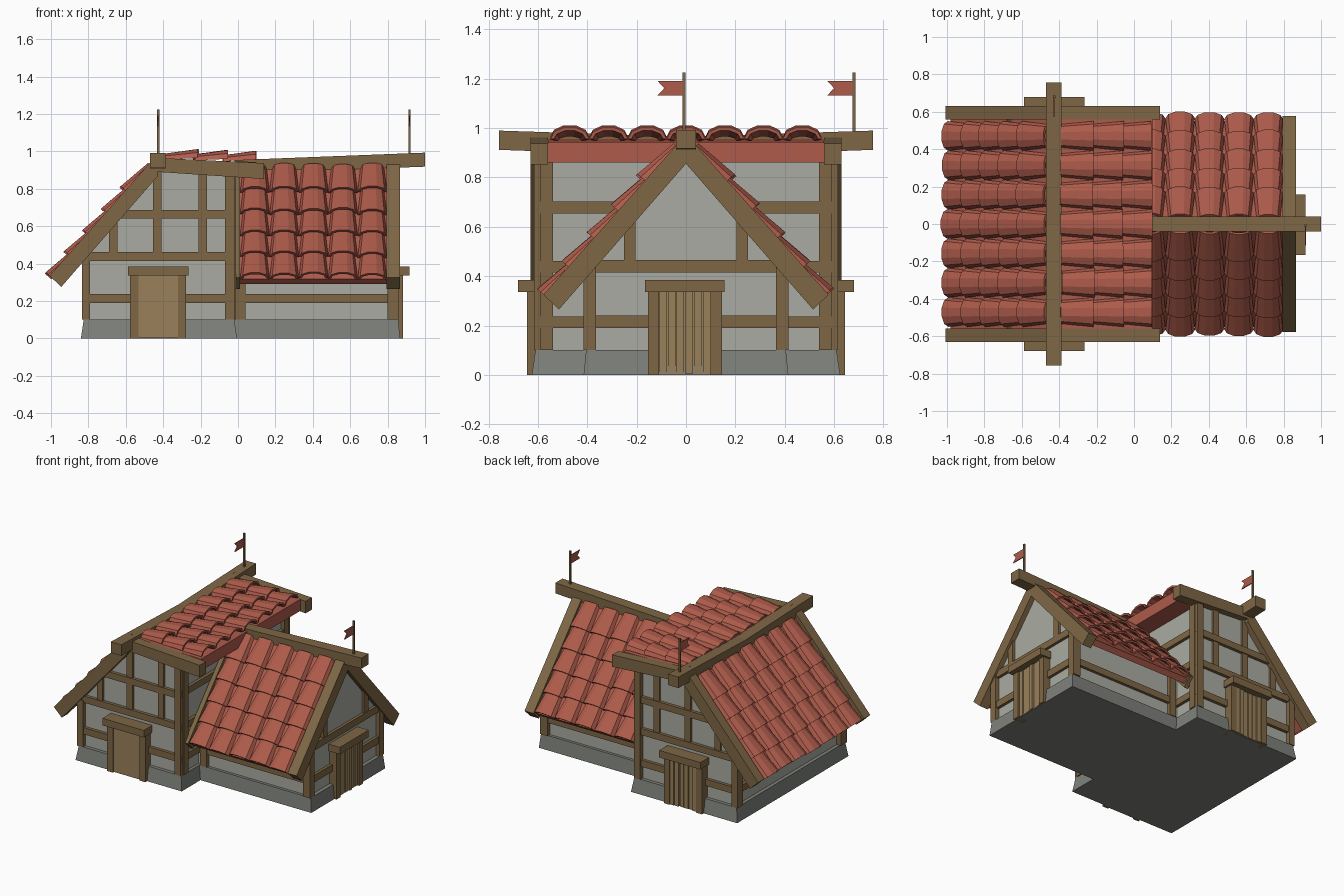
import bpy, bmesh, math, random
from mathutils import Vector as V

if "Cube" in bpy.data.objects:
    bpy.data.objects.remove(bpy.data.objects["Cube"])

random.seed(4)

def material(name, rgb):
    m = bpy.data.materials.new(name)
    m.diffuse_color = (*rgb, 1)
    m.use_nodes = True
    m.node_tree.nodes["Principled BSDF"].inputs["Base Color"].default_value = m.diffuse_color
    return m

WOOD = material("timber", (0.21, 0.135, 0.06))
PLANK = material("door_wood", (0.32, 0.22, 0.10))
RED = material("roof_tile", (0.42, 0.105, 0.07))
WALL = material("plaster", (0.40, 0.41, 0.36))
STONE = material("stone", (0.21, 0.22, 0.20))

def finish(name, bm, mat):
    bmesh.ops.recalc_face_normals(bm, faces=bm.faces)
    me = bpy.data.meshes.new(name)
    bm.to_mesh(me)
    bm.free()
    me.materials.append(mat)
    ob = bpy.data.objects.new(name, me)
    bpy.context.collection.objects.link(ob)
    return ob

def loft(bm, a, b):
    """Closed solid between two matching outlines."""
    A = [bm.verts.new(p) for p in a]
    B = [bm.verts.new(p) for p in b]
    bm.faces.new(A)
    bm.faces.new(B[::-1])
    n = len(A)
    for i in range(n):
        bm.faces.new((A[i], B[i], B[(i + 1) % n], A[(i + 1) % n]))

def box(bm, x0, x1, y0, y1, z0, z1, taper=0):
    rect = lambda z, t: [(x0 + t, y0 + t, z), (x1 - t, y0 + t, z), (x1 - t, y1 - t, z), (x0 + t, y1 - t, z)]
    loft(bm, rect(z0, 0), rect(z1, taper))

def prism_y(bm, xz, y0, y1):
    loft(bm, [(x, y0, z) for x, z in xz], [(x, y1, z) for x, z in xz])

def prism_x(bm, yz, x0, x1):
    loft(bm, [(x0, y, z) for y, z in yz], [(x1, y, z) for y, z in yz])

# Stone footing
bm = bmesh.new()
box(bm, -.84, -.005, -.625, .625, 0, .1, .015)
box(bm, -.1, .867, -.415, .415, 0, .1, .01)
finish("stone_base", bm, STONE)

# Plaster walls
bm = bmesh.new()
prism_y(bm, [(-.8, .09), (-.04, .09), (-.04, .89), (-.43, .9), (-.8, .46)], -.585, .585)
prism_x(bm, [(-.385, .09), (.385, .09), (.385, .46), (0, .89), (-.385, .46)], -.1, .83)
finish("walls", bm, WALL)

# Timber frame, main block
bm = bmesh.new()
for s in (-1, 1):
    def gable(x0, x1, z0, z1, out=.607):
        box(bm, x0, x1, *sorted((s * .55, s * out)), z0, z1)
    gable(-.835, -.79, .1, .43, .615)
    gable(-.07, -.02, .1, .9, .615)
    for x0, x1, z in [(-.68, -.05, .64), (-.82, -.05, .415), (-.82, -.05, .19)]:
        gable(x0, x1, z, z + .047)
    for x, z in [(-.69, .64), (-.455, .9), (-.21, .89)]:
        gable(x, x + .045, .46, z, .6)
    box(bm, -.06, -.012, *sorted((s * .54, s * .59)), .1, .88)
for z in (.19, .415, .655):
    box(bm, -.06, -.018, -.6, .6, z, z + .047)
box(bm, -.825, -.79, -.6, .6, .19, .237)
finish("main_frame", bm, WOOD)

# Timber frame, side wing
bm = bmesh.new()
for s in (-1, 1):
    side = lambda a, b: sorted((s * a, s * b))
    box(bm, .8, .857, *side(.365, .415), .1, .45)
    box(bm, -.01, .04, *side(.365, .41), .1, .45)
    box(bm, 0, .83, *side(.37, .405), .19, .237)
    box(bm, .81, .848, *side(.205, .252), .46, .64)
for z, w in ((.19, .4), (.415, .39)):
    box(bm, .81, .85, -w, w, z, z + .05)
finish("wing_frame", bm, WOOD)

# Rake beams along the roof edges
K = 1.15   # steep roof slope
rake = [(0, .866), (.515, .275), (.578, .335), (0, .985)]
bm = bmesh.new()
for s in (-1, 1):
    y0, y1 = sorted((s * .56, s * .63))
    prism_y(bm, [(-.43 - u, z) for u, z in rake], y0, y1)
    prism_y(bm, [(-.43, .89), (.14, .852), (.14, .937), (-.43, .965)], y0, y1)
    for x0, x1 in ((-.02, .012), (.795, .865)):
        prism_x(bm, [(s * u, z - .01) for u, z in rake], x0, x1)
finish("rake_beams", bm, WOOD)

# Ridge beams (the main one sags in the middle)
bm = bmesh.new()
for s in (-1, 1):
    prism_x(bm, [(0, .885), (s * .757, .912), (s * .757, .99), (0, .965)], -.47, -.388)
prism_y(bm, [(-.02, .88), (1, .918), (1, .993), (-.02, .953)], -.04, .04)
finish("ridge_beams", bm, WOOD)

# Roof boards under the tiles
bm = bmesh.new()
slab = [(0, .95), (.55, .95 - K * .55), (.52, .29), (0, .89)]
prism_y(bm, [(-.43 - u, z) for u, z in slab], -.56, .56)
for s in (-1, 1):
    prism_x(bm, [(s * u, z) for u, z in slab], 0, .8)
prism_y(bm, [(-.43, .958), (.1, .943), (.1, .86), (-.43, .89)], -.56, .56)
finish("roof_boards", bm, RED)

# Barrel tiles: tapered arched shells laid in overlapping rows
def tile(bm, top, down, across, up, length):
    def arch(origin, w, h):
        pts = []
        for k, order in ((1, range(6)), (0, range(5, -1, -1))):
            for i in order:
                a = math.pi * i / 5
                t = 0 if k else .014
                pts.append(origin + across * (w - t) * math.cos(a) + up * (h - t) * math.sin(a))
        return pts
    loft(bm, arch(top, .062, .032),
         arch(top + down * length + up * .012, .079, .05))

def tiled(name, ridge, down, across, offsets, ends, length):
    bm = bmesh.new()
    down, across = V(down).normalized(), V(across)
    up = down.cross(across)
    if up.z < 0:
        up.negate()
    for o in offsets:
        for e in ends:
            e += random.uniform(-.006, .006)
            tile(bm, V(ridge) + across * o + down * (e - length), down, across, up, length)
    finish(name, bm, RED)

steep = [.846 - .152 * k for k in range(5)]
cols = [(i - 3) * .157 for i in range(7)]
tiled("main_left_tiles", (-.43, 0, .95), (-1, 0, -K), (0, 1, 0), cols, steep, .19)
tiled("main_right_tiles", (-.43, 0, .958), (1, 0, -.028), (0, 1, 0), cols, [.215, .37, .525], .175)
for s, n in ((-1, "front"), (1, "back")):
    tiled("wing_" + n + "_tiles", (.09, 0, .95), (0, s, -K), (1, 0, 0),
          [i * .157 for i in range(5)], steep, .19)

# Doors: posts, lintel and leaf; local u runs along the wall, v outwards
def door(name, place, planks):
    def part(bm, u0, u1, v0, v1, z0, z1):
        c = [(u0, v0), (u1, v0), (u1, v1), (u0, v1)]
        loft(bm, [(*place(u, v), z0) for u, v in c], [(*place(u, v), z1) for u, v in c])
    bm = bmesh.new()
    for s in (-1, 1):
        part(bm, *sorted((s * .105, s * .15)), -.05, .03, 0, .34)
    part(bm, -.162, .162, -.05, .065, .335, .385)
    finish(name + "_frame", bm, WOOD)
    bm = bmesh.new()
    n = 6 if planks else 1
    w = .212 / n
    for i in range(n):
        g = random.uniform(.002, .004) if planks else 0
        part(bm, -.106 + i * w + g, -.106 + (i + 1) * w - g, -.03,
             .022 + random.uniform(-.006, .006) * planks, .003, .338)
    if planks:
        part(bm, -.106, .106, -.04, .01, .003, .338)
    finish(name + "_leaf", bm, PLANK)

door("front_door", lambda u, v: (-.427 + u, -.615 - v), 0)
door("back_door", lambda u, v: (-.427 + u, .615 + v), 1)
door("wing_door", lambda u, v: (.853 + v, -.005 + u), 1)

# Flags with swallowtail pennants
for n, x, y in (("main", -.427, .68), ("wing", .917, -.008)):
    bm = bmesh.new()
    box(bm, x - .006, x + .006, y - .006, y + .006, .95, 1.225)
    finish(n + "_flagpole", bm, WOOD)
    bm = bmesh.new()
    prism_x(bm, [(y, 1.132), (y - .108, 1.132), (y - .08, 1.162), (y - .108, 1.192), (y, 1.192)],
            x - .003, x + .003)
    finish(n + "_flag", bm, RED)
